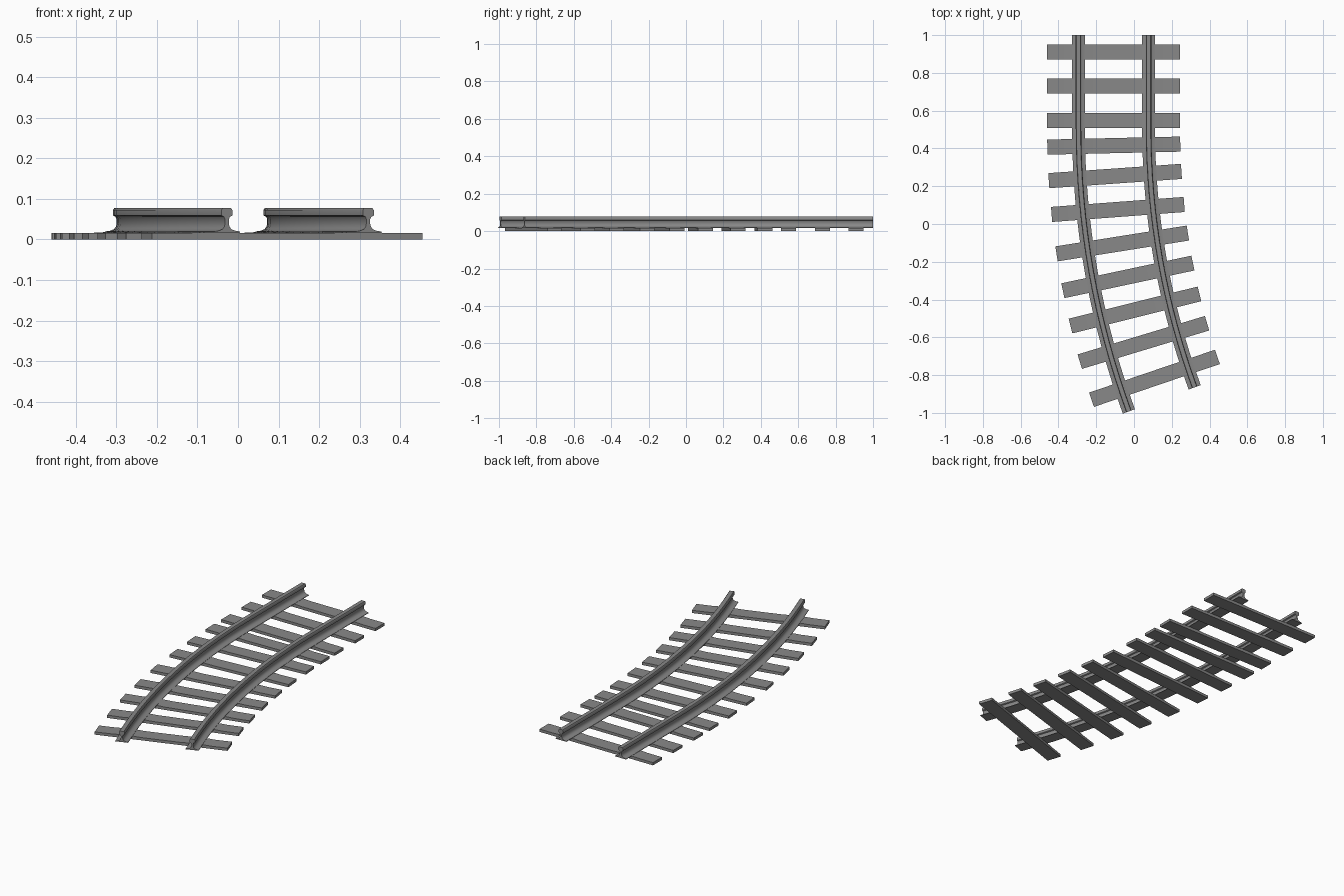
import bpy
import bmesh
from math import sin, cos, asin, radians
from mathutils import Vector

if "Cube" in bpy.data.objects:
    bpy.data.objects.remove(bpy.data.objects["Cube"], do_unlink=True)

steel = bpy.data.materials.new("track_grey")
steel.use_nodes = True
GREY = (0.25, 0.25, 0.25, 1)
steel.diffuse_color = GREY
steel.node_tree.nodes["Principled BSDF"].inputs["Base Color"].default_value = GREY

# Track layout: straight down to CURVE_Y, then an arc around (CENTRE_X, CURVE_Y)
CENTRE_X, CURVE_Y, SWEEP = 4.086, 0.513, 20.1
R_LEFT, R_MID, R_RIGHT = 4.38, 4.194, 4.009


def arc_point(radius, angle):
    return Vector((CENTRE_X - radius * cos(angle), CURVE_Y - radius * sin(angle), 0))


def loft(name, half, frames, smooth):
    """Sweep a mirrored (x, z) half profile through (origin, angle) frames."""
    profile = half + [(-x, z) for x, z in reversed(half)]
    bm = bmesh.new()
    rings = []
    for origin, a in frames:
        side = Vector((cos(a), sin(a), 0))
        rings.append([bm.verts.new(origin + side * x + Vector((0, 0, z)))
                      for x, z in profile])
    n = len(profile)
    for r0, r1 in zip(rings, rings[1:]):
        for i in range(n):
            j = (i + 1) % n
            bm.faces.new((r0[i], r0[j], r1[j], r1[i]))
    bm.faces.new(rings[0])
    bm.faces.new(rings[-1])
    bmesh.ops.recalc_face_normals(bm, faces=bm.faces)
    mesh = bpy.data.meshes.new(name)
    bm.to_mesh(mesh)
    bm.free()
    mesh.materials.append(steel)
    obj = bpy.data.objects.new(name, mesh)
    bpy.context.collection.objects.link(obj)
    if smooth:
        bpy.ops.object.select_all(action="DESELECT")
        obj.select_set(True)
        bpy.context.view_layer.objects.active = obj
        bpy.ops.object.shade_smooth_by_angle(angle=radians(35))
    return obj


# Rails: wide foot, slim curved web, chamfered head
rail_half = [(0.034, 0.0165), (0.034, 0.0195), (0.021, 0.0215), (0.012, 0.025),
             (0.007, 0.031), (0.005, 0.039), (0.005, 0.05), (0.008, 0.056),
             (0.0145, 0.059), (0.0145, 0.072), (0.011, 0.077)]
STEPS = 16
for name, radius in (("left_side_rail", R_LEFT), ("right_side_rail", R_RIGHT)):
    start = arc_point(radius, 0)
    frames = [(Vector((start.x, 1, 0)), 0)]
    for k in range(STEPS + 1):
        a = radians(SWEEP) * k / STEPS
        frames.append((arc_point(radius, a), a))
    loft(name, rail_half, frames, True)

# Sleepers: flat planks that rise slightly to a seat under each rail
GAUGE = (R_LEFT - R_RIGHT) / 2
sleeper_half = [(0.352, 0), (0.352, 0.0155), (GAUGE + 0.077, 0.0155),
                (GAUGE + 0.034, 0.018), (GAUGE - 0.034, 0.018),
                (GAUGE - 0.077, 0.0155)]
# (y position, turn in degrees)
layout = [(0.91, 0), (0.73, 0), (0.548, 0), (0.415, 1.3), (0.254, 4), (0.077, 4.3),
          (-0.103, 9), (-0.28, 12), (-0.455, 14), (-0.627, 16.8), (-0.817, 18.8)]
for i, (y, turn) in enumerate(layout):
    on_arc = asin(max(0, CURVE_Y - y) / R_MID)
    centre = Vector((arc_point(R_MID, on_arc).x, y, 0))
    a = radians(turn)
    along = Vector((-sin(a), cos(a), 0)) * 0.04
    loft(f"sleeper_{i + 1}", sleeper_half, [(centre - along, a), (centre + along, a)], False)
